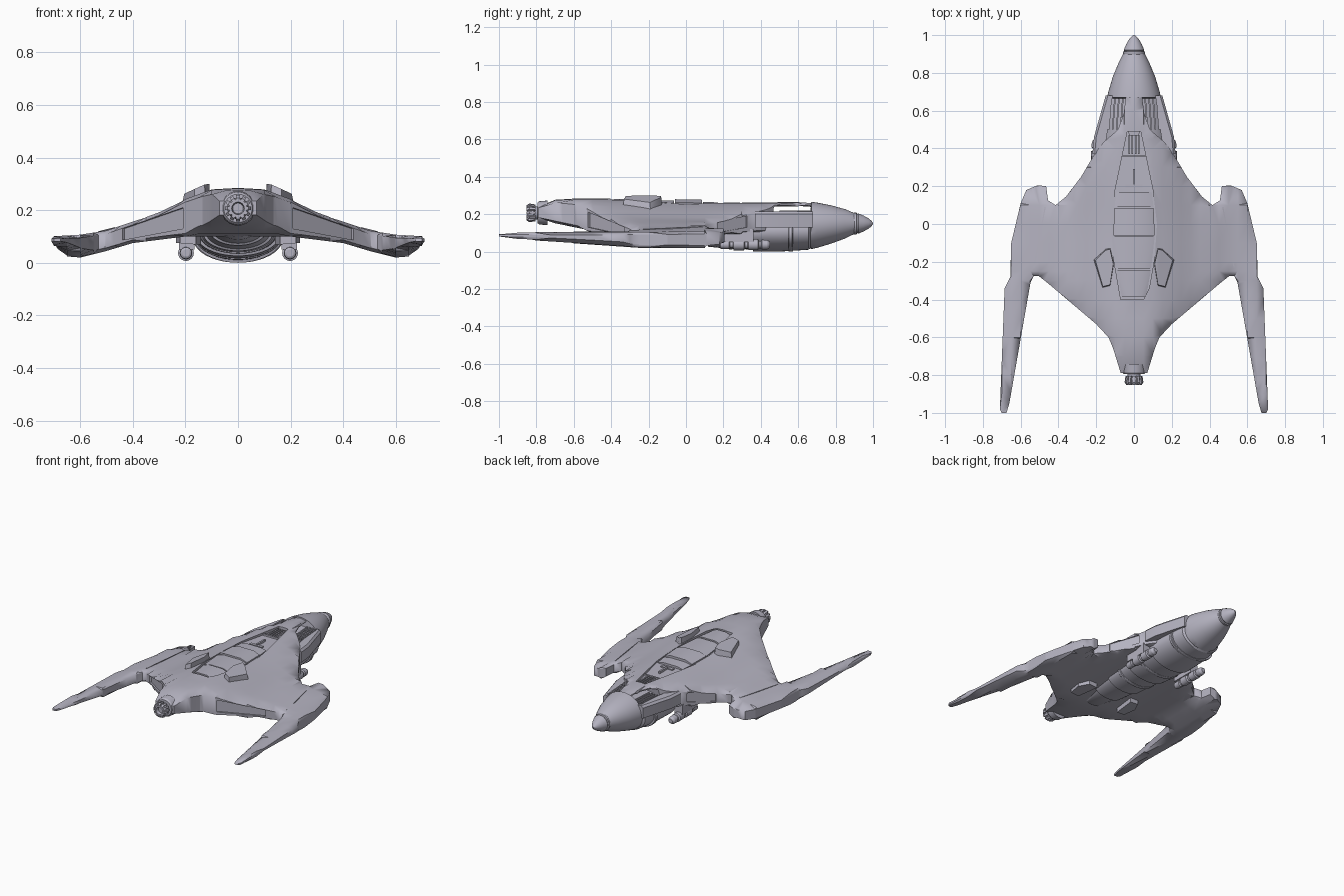
import bpy, bmesh, math
from mathutils import Vector

if "Cube" in bpy.data.objects:
    bpy.data.objects.remove(bpy.data.objects["Cube"])

hull_grey = bpy.data.materials.new("lavender_grey")
hull_grey.use_nodes = True
COLOUR = (0.46, 0.45, 0.53, 1)
hull_grey.diffuse_color = COLOUR
hull_grey.node_tree.nodes["Principled BSDF"].inputs["Base Color"].default_value = COLOUR


def finish(name, bm, mirror=False, angle=30, cutter=False):
    bmesh.ops.recalc_face_normals(bm, faces=bm.faces)
    me = bpy.data.meshes.new(name)
    bm.to_mesh(me)
    bm.free()
    ob = bpy.data.objects.new(name, me)
    bpy.context.collection.objects.link(ob)
    me.materials.append(hull_grey)
    if mirror:
        ob.modifiers.new("mirror", "MIRROR")
    if cutter:
        ob.hide_render = True
        ob.hide_viewport = True
        ob.display_type = "WIRE"
    else:
        bpy.ops.object.select_all(action="DESELECT")
        ob.select_set(True)
        bpy.context.view_layer.objects.active = ob
        bpy.ops.object.shade_smooth_by_angle(angle=math.radians(angle))
    return ob


def solid(name, pts, **kw):
    """Convex block around the given points."""
    bm = bmesh.new()
    for p in pts:
        bm.verts.new(p)
    res = bmesh.ops.convex_hull(bm, input=bm.verts)
    junk = [v for v in res["geom_interior"] if isinstance(v, bmesh.types.BMVert)]
    bmesh.ops.delete(bm, geom=junk, context="VERTS")
    return finish(name, bm, **kw)


def loft(name, sections, n=40, **kw):
    """Elliptical sections along y: (y, centre x, half width, bottom, top)."""
    bm = bmesh.new()
    rings = []
    for y, cx, w, lo, hi in sections:
        rings.append([bm.verts.new((cx + w * math.cos(a), y, (lo + hi) / 2 + (hi - lo) / 2 * math.sin(a)))
                      for a in (math.tau * i / n for i in range(n))])
    for a, b in zip(rings, rings[1:]):
        for i in range(n):
            bm.faces.new((a[i], a[i - 1], b[i - 1], b[i]))
    bm.faces.new(rings[0])
    bm.faces.new(rings[-1])
    return finish(name, bm, **kw)


def lathe(name, cx, cz, profile, **kw):
    return loft(name, [(y, cx, r, cz - r, cz + r) for y, r in profile], n=24, **kw)


def interp(table, t):
    if t <= table[0][0]:
        return table[0][1]
    for (a, p), (b, q) in zip(table, table[1:]):
        if t <= b:
            return p + (q - p) * (t - a) / (b - a)
    return table[-1][1]


# Height rules of the wing shell
SPINE = [(-.79, .25), (-.7, .277), (-.55, .286), (-.3, .28), (0, .266), (.66, .264), (.8, .24)]
SPAN = [(0, 1), (.1, .98), (.2, .85), (.3, .68), (.4, .55), (.5, .43), (.6, .375), (.72, .35)]
UNDER = [(0, .1), (.2, .1), (.4, .075), (.5, .045), (.6, .02), (.66, .025), (.72, .05)]


def top_z(x, y):
    base = interp(SPINE, y) if abs(x) < .4 else .285
    return base * interp(SPAN, abs(x))


def under_z(x, y):
    z = interp(UNDER, abs(x))
    if abs(x) > .5 and y < -.25:
        z += (.072 - z) * (-.25 - y) / .75
    if abs(x) < .2 and y < -.45:
        z += .07 * (-.45 - y) / .34
    if y > .46:
        z = top_z(x, y) - .02
    return z


# Wing shell: flat outline, sliced into a grid, then shaped in height
half = [(.035, .8), (.042, .68), (.055, .58), (.085, .5), (.165, .43), (.215, .36), (.28, .25), (.36, .145),
        (.415, .1), (.455, .125), (.465, .2), (.51, .205), (.57, .18), (.6, .11), (.65, -.1),
        (.655, -.28), (.685, -.34), (.71, -.98), (.7, -1), (.675, -1), (.66, -.95), (.548, -.31),
        (.53, -.275), (.505, -.275), (.46, -.31), (.2, -.53), (.135, -.6), (.11, -.66), (.07, -.79)]
bm = bmesh.new()
outline = half + [(-x, y) for x, y in reversed(half)]
face = bm.faces.new([bm.verts.new((x, y, 0)) for x, y in outline])
bmesh.ops.inset_individual(bm, faces=[face], thickness=.011, use_even_offset=True)
slices = [((i * .05, 0, 0), (1, 0, 0)) for i in range(-14, 15)]
slices += [((0, y, 0), (0, 1, 0)) for y in [i * .1 for i in range(-9, 8)] + [.45, .47, -.25]]
for co, no in slices:
    bmesh.ops.bisect_plane(bm, geom=bm.verts[:] + bm.edges[:] + bm.faces[:], plane_co=co, plane_no=no)
rim = {v for e in bm.edges if e.is_boundary for v in e.verts}
rim_at = {(round(v.co.x, 5), round(v.co.y, 5)) for v in rim}
lower = bm.verts[:]
ext = bmesh.ops.extrude_face_region(bm, geom=bm.faces[:], use_keep_orig=True)
upper = [g for g in ext["geom"] if isinstance(g, bmesh.types.BMVert)]
for group, is_top in ((lower, False), (upper, True)):
    for v in group:
        x, y, _ = v.co
        hi, lo = top_z(x, y), under_z(x, y)
        edge = (round(x, 5), round(y, 5)) in rim_at
        c = min(.012, .3 * (hi - lo)) if edge else 0
        v.co.z = hi - c if is_top else lo + c
bmesh.ops.triangulate(bm, faces=[f for f in bm.faces if len(f.verts) > 4])
shell = finish("wing_shell", bm, angle=35)


def cut(cutter):
    mod = shell.modifiers.new(cutter.name, "BOOLEAN")
    mod.operation = "DIFFERENCE"
    mod.solver = "EXACT"
    mod.object = cutter


def wall_cut(name, a, b, depth):
    """Recess in an upright wall between (x, y, low, high) ends, on both sides."""
    d = Vector((b[1] - a[1], a[0] - b[0], 0)).normalized() * depth
    for side in (1, -1):
        pts = [Vector((x, y, z)) + s * d for x, y, lo, hi in (a, b) for z in (lo, hi) for s in (1, -1)]
        cut(solid(name, [(side * p.x, p.y, p.z) for p in pts], cutter=True))


wall_cut("rear_recess", (.21, -.525, .13, .21), (.44, -.33, .087, .13), .014)
wall_cut("front_recess", (.235, .327, .13, .19), (.345, .17, .1, .155), .012)

# Long trench along the back
deck = [(.035, .49), (.062, .36), (.1, .18), (.122, 0), (.11, -.17), (.07, -.4)]


def floor_z(y):
    return .243 - .02 * (y - .49)


cut(solid("deck_cutter", [(s * x, y, z) for x, y in deck for s in (1, -1) for z in (floor_z(y), .35)], cutter=True))

# Panels and slats lying in the trench
for i, (y0, y1, rise) in enumerate([(.17, .09, .014), (.085, -.06, .026), (-.065, -.235, .018), (-.245, -.385, .021)]):
    pts = []
    for y in (y0, y1):
        w = interp([(b, a) for a, b in reversed(deck)], y) - .008
        for s in (1, -1):
            pts += [(s * w, y, floor_z(y) - .01), (s * w, y, floor_z(y) + rise * .35),
                    (s * w * .55, y, floor_z(y) + rise)]
    solid(f"deck_panel_{i + 1}", pts)


def box(name, x0, x1, y0, y1, z0, z1, **kw):
    return solid(name, [(x, y, z) for x in (x0, x1) for y in (y0, y1) for z in (z0, z1)], **kw)


for i in range(2):
    box(f"deck_slat_{i + 1}", .004 + i * .017, .013 + i * .017, .37, .47, .235, .258, mirror=True)
box("deck_crossbar", -.06, .06, .355, .365, .235, .257)
box("deck_console", -.006, .006, .2, .29, .235, .262)
box("deck_console_base", -.045, .045, .19, .21, .235, .256)

# Front fuselage and stepped belly
loft("fuselage", [(.9, 0, .058, .094, .206), (.85, 0, .083, .07, .227), (.78, 0, .112, .044, .246),
                  (.7, 0, .136, .02, .262), (.67, 0, .142, .013, .266), (.665, 0, .136, .017, .215),
                  (.655, 0, .15, .01, .214), (.5, 0, .168, 0, .214), (.36, 0, .172, 0, .21), (.355, 0, .162, .012, .2)])
loft("belly_middle", [(.37, 0, .166, .01, .2), (.2, 0, .162, .018, .19), (.12, 0, .156, .026, .18), (.115, 0, .14, .036, .18)])
loft("belly_rear", [(.13, 0, .147, .034, .18), (-.1, 0, .132, .045, .18), (-.105, 0, .122, .053, .18),
                    (-.26, 0, .108, .066, .18), (-.265, 0, .098, .074, .18), (-.41, 0, .07, .088, .17), (-.43, 0, .05, .1, .17)])
for i, (y, r) in enumerate([(.56, .172), (.24, .166), (.02, .146)]):
    lo = (-.0, .012, .034)[i]
    loft(f"belly_band_{i + 1}", [(y + .012, 0, r - .004, lo + .002, .19), (y + .008, 0, r, lo, .19),
                                 (y - .008, 0, r, lo, .19), (y - .012, 0, r - .004, lo + .002, .19)])

# Nose cone with its collar
lathe("nose_cone", 0, .15, [(.89, .054), (.9, .058), (.912, .058), (.915, .051), (.922, .054), (.95, .042),
                            (.975, .028), (.99, .016), (1, .004)])

# Intake rails and slats beside the spine
plan = [(.125, .68), (.15, .68), (.184, .5), (.212, .46), (.22, .37), (.17, .37)]
solid("intake_rail", [(x, y, z) for x, y in plan for z in (.13, .2)]
      + [(x - .012, y, .214) for x, y in plan], mirror=True)
for i in range(4):
    x = .055 + i * .021
    solid(f"intake_slat_{i + 1}", [(x + s + (.012 if y < .6 else 0), y, z) for s in (0, .008)
                                   for y in (.665, .5) for z in (.18, .22)], mirror=True)

# Canted fins above and mounting blocks below
fin = [(.125, -.125), (.15, -.13), (.213, -.19), (.168, -.34), (.125, -.33), (.105, -.21)]
solid("upper_fin", [(x, y, .225) for x, y in fin]
      + [(.14 + (x - .14) * .88, -.23 + (y + .23) * .92, .3 - .4 * max(0, x - .12)) for x, y in fin], mirror=True)
solid("lower_block", [(x, y, z) for x, y in [(.14, -.2), (.2, -.2), (.235, -.27), (.22, -.36), (.16, -.36)]
                      for z in (.068 + .08 * (x - .14), .12)], mirror=True)

# Under-wing cannons
lathe("cannon", .198, .037, [(.18, .014), (.185, .022), (.23, .024), (.235, .018), (.25, .018), (.255, .03), (.31, .03),
                             (.315, .021), (.33, .021), (.335, .029), (.385, .029), (.39, .02), (.4, .02),
                             (.405, .027), (.435, .025), (.45, .014)], mirror=True)
box("cannon_mount", .165, .225, .2, .36, .05, .12, mirror=True)

# Wingtip seam plates
for name, a, b in [("tip_seam", (.47, .09), (.53, -.23))]:
    solid(name, [(x + d, y, top_z(x + d, y) + h) for x, y in (a, b) for d in (-.003, .003) for h in (-.02, .002)], mirror=True)

# Tail collar, engine and its nozzle petals
lathe("tail_collar", 0, .207, [(-.74, .066), (-.785, .062), (-.795, .054), (-.795, .04)])
lathe("engine", 0, .207, [(-.77, .035), (-.81, .035), (-.815, .041), (-.835, .041), (-.85, .034), (-.85, .024),
                          (-.83, .02), (-.83, .004)])
for i in range(12):
    a = math.tau * i / 12
    u, t = Vector((math.cos(a), 0, math.sin(a))), Vector((-math.sin(a), 0, math.cos(a)))
    solid(f"nozzle_petal_{i + 1}", [Vector((0, y, .207)) + u * r + t * w for y, r1 in ((-.805, .045), (-.838, .05), (-.853, .04))
                                    for r in (.032, r1) for w in (-.007, .007)])
